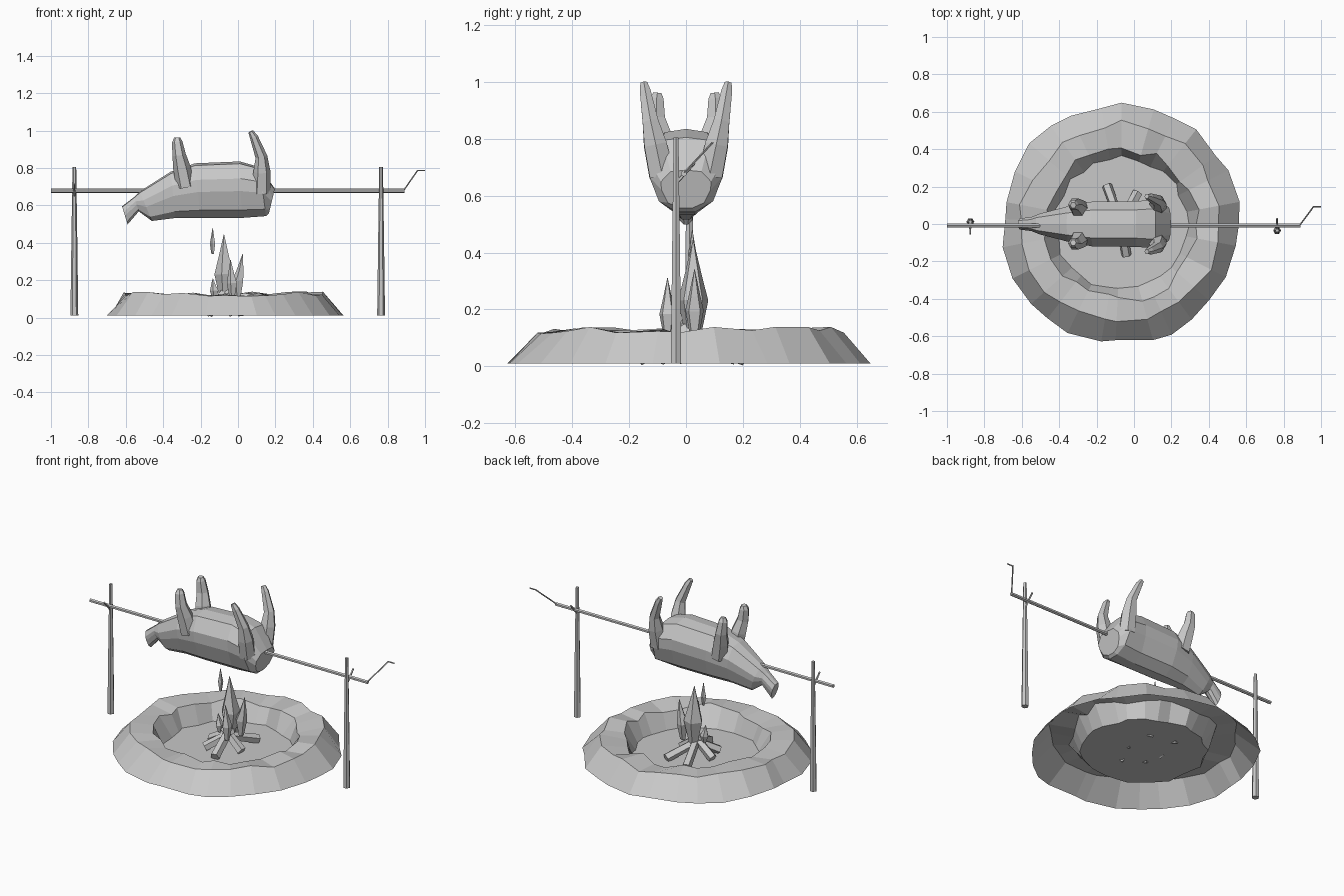
import bpy, bmesh, math, random
from mathutils import Vector

if "Cube" in bpy.data.objects:
    bpy.data.objects.remove(bpy.data.objects["Cube"])

random.seed(7)
grey = bpy.data.materials.new("plain grey")
grey.diffuse_color = (0.58, 0.58, 0.58, 1)
grey.use_nodes = True
grey.node_tree.nodes["Principled BSDF"].inputs["Base Color"].default_value = grey.diffuse_color


def finish(name, bm):
    bmesh.ops.recalc_face_normals(bm, faces=bm.faces)
    me = bpy.data.meshes.new(name)
    bm.to_mesh(me)
    bm.free()
    me.materials.append(grey)
    ob = bpy.data.objects.new(name, me)
    bpy.context.collection.objects.link(ob)
    return ob


def loft(bm, rings, start=True, end=True):
    """Skin closed rings of equal point count."""
    vs = [[bm.verts.new(p) for p in r] for r in rings]
    n = len(vs[0])
    for a, b in zip(vs, vs[1:]):
        for i in range(n):
            j = (i + 1) % n
            bm.faces.new((a[i], a[j], b[j], b[i]))
    if start:
        bm.faces.new(vs[0][::-1])
    if end:
        bm.faces.new(vs[-1])


def tube(bm, path, sides=6):
    """Tube along (x, y, z, radius) points."""
    pts = [Vector(p[:3]) for p in path]
    rings = []
    d = (pts[-1] - pts[0]).normalized()
    u = d.cross(Vector((0, 1, 0)) if abs(d.y) < 0.9 else Vector((1, 0, 0))).normalized()
    for i, p in enumerate(pts):
        t = (pts[min(i + 1, len(pts) - 1)] - pts[max(i - 1, 0)]).normalized()
        a = (u - t * u.dot(t)).normalized()
        b = t.cross(a)
        rings.append([p + path[i][3] * (a * math.cos(k * math.tau / sides)
                      + b * math.sin(k * math.tau / sides)) for k in range(sides)])
    loft(bm, rings)


# Fire pit: jagged stone ring, open underneath, with a flat floor
CX, SEG = -0.067, 28
profile = [(0.638, 0.01, 0.018, 0), (0.535, 0.128, 0.022, 0.014),
           (0.405, 0.118, 0.025, 0.016), (0.352, 0.015, 0.015, 0)]
ang = [(k + random.uniform(-0.25, 0.25)) * math.tau / SEG for k in range(SEG)]
rings = []
for r, z, jr, jz in profile:
    ring = []
    for a in ang:
        rr = r + random.uniform(-jr, jr)
        ring.append((CX + rr * math.cos(a), rr * math.sin(a), z + random.uniform(-jz, jz)))
    rings.append(ring)
bm = bmesh.new()
loft(bm, rings, start=False)
finish("fire_pit", bm)

# Logs leaning together in the middle
bm = bmesh.new()
for deg, length, top in [(110, 0.22, 0.11), (62, 0.19, 0.1), (170, 0.13, 0.13),
                         (280, 0.17, 0.12), (225, 0.13, 0.11), (350, 0.11, 0.13)]:
    c, s = math.cos(math.radians(deg)), math.sin(math.radians(deg))
    tube(bm, [(-0.07 + c * length, s * length, 0.03, 0.028),
              (-0.07 - c * 0.03, -s * 0.03, top, 0.024)], 5)
finish("logs", bm)

# Flames: pointed low-poly spikes, one of them floating
bm = bmesh.new()
for x, y, z0, z1, r, lean in [(-0.07, 0.025, 0.09, 0.445, 0.056, -0.005),
                              (0.0, 0.03, 0.1, 0.34, 0.034, 0.025),
                              (-0.03, -0.065, 0.1, 0.31, 0.03, -0.01),
                              (-0.125, 0.0, 0.1, 0.21, 0.025, -0.01),
                              (-0.135, 0.022, 0.34, 0.48, 0.016, 0.0)]:
    h = z1 - z0
    tube(bm, [(x, y, z0, r * 0.45), (x, y, z0 + h * 0.4, r),
              (x + lean * 0.5, y, z0 + h * 0.62, r * 0.62),
              (x + lean, y, z1, 0.001)], 5)
finish("flames", bm)

# Forked posts
for name, x, y, side in [("left_post", -0.875, 0.012, -1), ("right_post", 0.765, -0.035, 1)]:
    bm = bmesh.new()
    tube(bm, [(x, y, 0.01, 0.021), (x, y, 0.4, 0.016), (x, y, 0.805, 0.010)], 6)
    tube(bm, [(x, y, 0.645, 0.007), (x, y + side * 0.065, 0.715, 0.005)], 5)
    finish(name, bm)

# Spit rod and thin crank handle
bm = bmesh.new()
tube(bm, [(-1.0, -0.008, 0.678, 0.011), (0.89, -0.008, 0.678, 0.011)], 6)
finish("spit_rod", bm)
bm = bmesh.new()
tube(bm, [(0.885, -0.008, 0.678, 0.004), (0.96, 0.093, 0.786, 0.004)], 5)
tube(bm, [(0.957, 0.093, 0.786, 0.004), (1.0, 0.093, 0.786, 0.004)], 5)
finish("crank_handle", bm)

# Pig body, upside down: stations are belly point, back point, half width
stations = [(-0.62, 0.595, -0.59, 0.497, 0.030),
            (-0.555, 0.645, -0.53, 0.567, 0.038),
            (-0.525, 0.675, -0.46, 0.515, 0.055),
            (-0.36, 0.78, -0.335, 0.53, 0.095),
            (-0.23, 0.825, -0.20, 0.53, 0.120),
            (0.01, 0.835, 0.02, 0.53, 0.122),
            (0.115, 0.805, 0.15, 0.54, 0.132),
            (0.197, 0.69, 0.165, 0.555, 0.088)]
section = [(0.0, 0.0), (0.62, 0.04), (1.0, 0.3), (0.98, 0.52), (0.72, 0.85), (0.25, 0.99)]
outline = section + [(-w, t) for w, t in section[:0:-1]]
bm = bmesh.new()
loft(bm, [[(xt + (xb - xt) * t, w * hw, zt + (zb - zt) * t) for w, t in outline]
          for xt, zt, xb, zb, hw in stations])
finish("pig_body", bm)

# Pig legs pointing up, mirrored left and right
front = [(-0.28, 0.075, 0.70, 0.05), (-0.30, 0.088, 0.80, 0.047),
         (-0.315, 0.105, 0.87, 0.036), (-0.325, 0.103, 0.94, 0.028), (-0.325, 0.10, 0.962, 0.016)]
rear = [(0.125, 0.085, 0.67, 0.05), (0.128, 0.108, 0.78, 0.046),
        (0.125, 0.125, 0.86, 0.032), (0.085, 0.143, 0.965, 0.022), (0.068, 0.148, 0.995, 0.014)]
for part, path in [("front", front), ("rear", rear)]:
    for label, s in [("near", -1), ("far", 1)]:
        bm = bmesh.new()
        tube(bm, [(x, s * y, z, r) for x, y, z, r in path], 6)
        finish(f"{part}_leg_{label}", bm)
